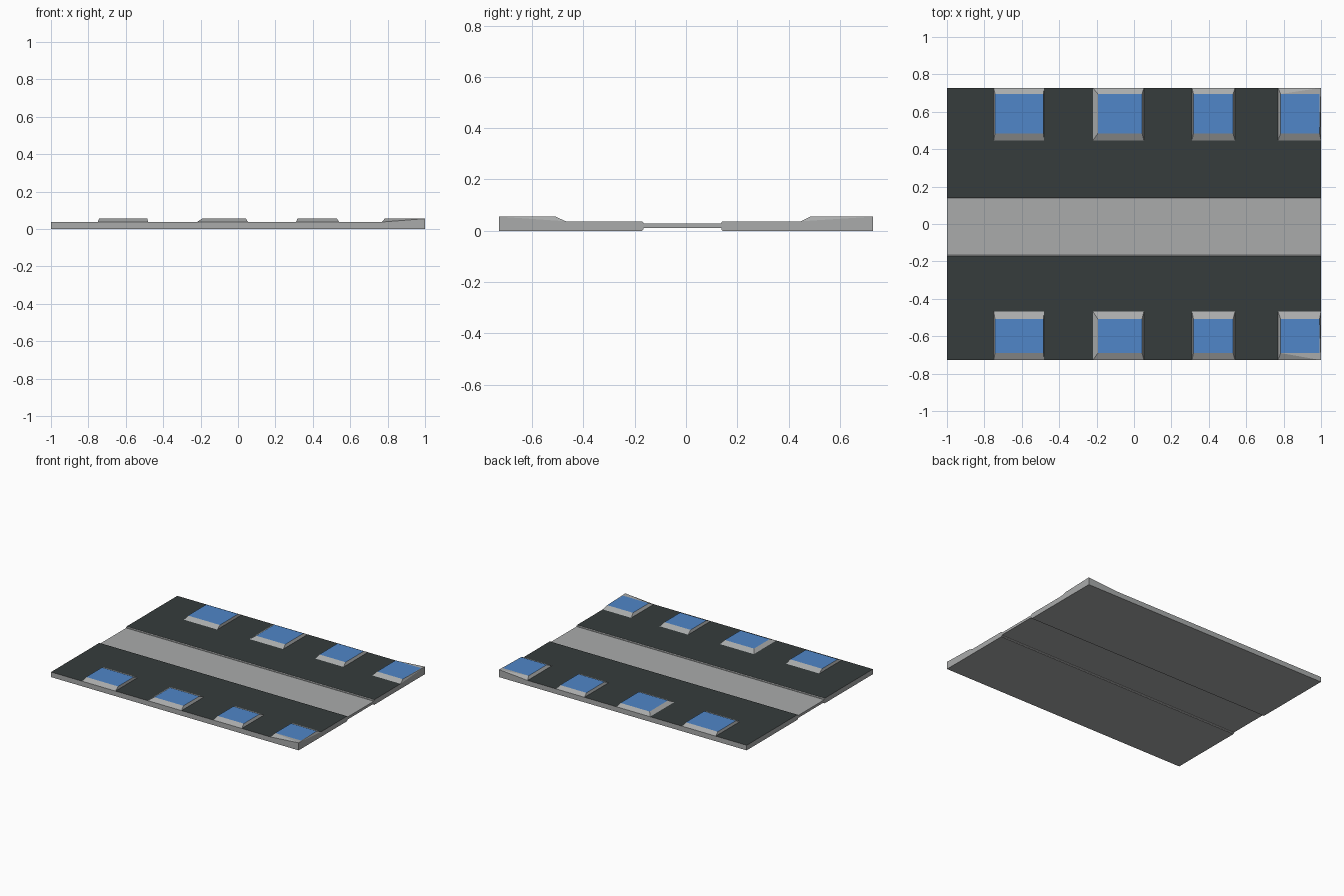
import bpy, bmesh

if "Cube" in bpy.data.objects:
    bpy.data.objects.remove(bpy.data.objects["Cube"])

def material(name, rgb):
    m = bpy.data.materials.new(name)
    m.diffuse_color = (*rgb, 1)
    m.use_nodes = True
    m.node_tree.nodes["Principled BSDF"].inputs["Base Color"].default_value = m.diffuse_color
    return m

GREY = material("concrete grey", (0.40, 0.41, 0.41))
DARK = material("asphalt dark", (0.037, 0.046, 0.046))
BLUE = material("panel blue", (0.08, 0.24, 0.58))

TOP, RISE = 0.037, 0.055      # slab top and raised panel top
EDGE = 0.728                  # outer y edge


def finish(name, bm, upper, rule):
    """Turn bmesh into an object: grey, with the faces chosen by rule in the upper colour."""
    bmesh.ops.recalc_face_normals(bm, faces=bm.faces)
    for f in bm.faces:
        f.material_index = 1 if rule(f) else 0
    me = bpy.data.meshes.new(name)
    bm.to_mesh(me)
    bm.free()
    me.materials.append(GREY)
    me.materials.append(upper)
    ob = bpy.data.objects.new(name, me)
    bpy.context.collection.objects.link(ob)
    return ob


def extrude_profile(name, profile, upper):
    """Run a (y, z) profile along the full x length."""
    bm = bmesh.new()
    face = bm.faces.new([bm.verts.new((-1, y, z)) for y, z in profile])
    ext = bmesh.ops.extrude_face_region(bm, geom=[face], use_keep_orig=True)
    for v in ext["geom"]:
        if isinstance(v, bmesh.types.BMVert):
            v.co.x = 1
    return finish(name, bm, upper, lambda f: f.normal.z > 0.9)


def slab(name, inner, outer):
    """Side slab with small chamfers along its inner edge."""
    s = 0.005 if outer > 0 else -0.005
    extrude_profile(name, [(outer, 0), (outer, TOP), (inner + s, TOP), (inner, TOP - 0.005),
                           (inner, 0.005), (inner + s, 0)], DARK)


def bay(name, x0, x1, bx0, bx1, y0, y1, by0, by1, raised=None):
    """Low frustum with a blue top; one base corner can be lifted to full height."""
    bm = bmesh.new()
    base = [bm.verts.new((x, y, TOP)) for x, y in ((x0, y0), (x1, y0), (x1, y1), (x0, y1))]
    top = [bm.verts.new((x, y, RISE)) for x, y in ((bx0, by0), (bx1, by0), (bx1, by1), (bx0, by1))]
    rim = list(base)
    if raised is not None:
        rim[raised] = bm.verts.new((*base[raised].co.xy, RISE))
        # upright triangles below the lifted corner
        for k in (raised - 1, (raised + 1) % 4):
            bm.faces.new((base[k], base[raised], rim[raised]))
    bm.faces.new(base)
    bm.faces.new(top)
    for i in range(4):
        j = (i + 1) % 4
        if raised in (i, j):
            # split the twisted slopes so that they stay flat
            lifted, low = (i, j) if raised == i else (j, i)
            bm.faces.new((rim[lifted], top[lifted], top[low]))
            bm.faces.new((rim[lifted], top[low], rim[low]))
        else:
            bm.faces.new((rim[i], rim[j], top[j], top[i]))
    finish(name, bm, BLUE, lambda f: all(abs(v.co.z - RISE) < 1e-5 for v in f.verts)
           and len(f.verts) == 4)


# side slabs and the sunken middle strip
slab("back_slab", 0.138, EDGE)
slab("front_slab", -0.166, -EDGE)
extrude_profile("middle_strip", [(-0.168, 0.010), (0.140, 0.010), (0.140, 0.028), (-0.168, 0.028)], GREY)

# raised panels in both rows: base x range, blue x range
BAYS = [(-0.75, -0.48, -0.743, -0.485), (-0.22, 0.053, -0.193, 0.043),
        (0.31, 0.54, 0.318, 0.53), (0.77, 1.0, 0.784, 0.992)]
for n, b in enumerate(BAYS):
    end = n == len(BAYS) - 1
    bay(f"back_panel_{n + 1}", *b, 0.447, EDGE, 0.484, 0.695, 2 if end else None)
    bay(f"front_panel_{n + 1}", *b, -EDGE, -0.468, -0.69, -0.508, 1 if end else None)
